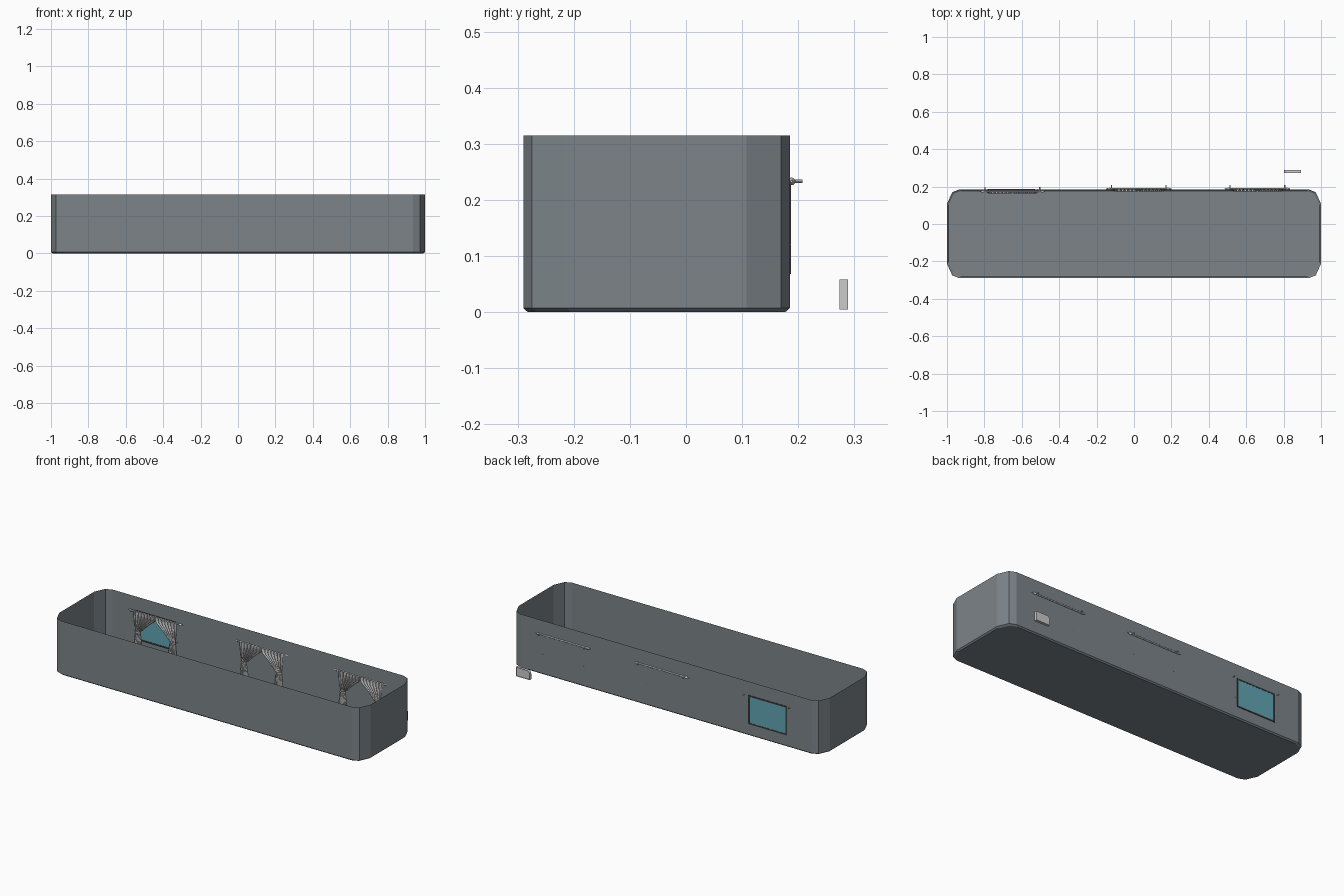
import bpy, bmesh, math
from mathutils import Vector, Matrix

if "Cube" in bpy.data.objects:
    bpy.data.objects.remove(bpy.data.objects["Cube"])


def make(name, bm, smooth=False, mat=None):
    me = bpy.data.meshes.new(name)
    bm.normal_update()
    bm.to_mesh(me)
    bm.free()
    ob = bpy.data.objects.new(name, me)
    bpy.context.collection.objects.link(ob)
    if mat:
        me.materials.append(mat)
    if smooth:
        for p in me.polygons:
            p.use_smooth = True
    return ob


def add_box(bm, x0, x1, y0, y1, z0, z1):
    m = Matrix.Translation(((x0 + x1) / 2, (y0 + y1) / 2, (z0 + z1) / 2))
    m = m @ Matrix.Diagonal((x1 - x0, y1 - y0, z1 - z0, 1))
    bmesh.ops.create_cube(bm, size=1, matrix=m)


def add_rod(bm, a, b, r, seg=12, r2=None):
    a, b = Vector(a), Vector(b)
    d = b - a
    m = Matrix.Translation((a + b) / 2) @ d.to_track_quat('Z', 'Y').to_matrix().to_4x4()
    bmesh.ops.create_cone(bm, cap_ends=True, segments=seg, radius1=r,
                          radius2=r if r2 is None else r2, depth=d.length, matrix=m)


def mat(name, c):
    m = bpy.data.materials.new(name)
    m.diffuse_color = c
    m.use_nodes = True
    m.node_tree.nodes["Principled BSDF"].inputs["Base Color"].default_value = m.diffuse_color
    return m


shell_mat = mat("slate", (0.20, 0.23, 0.25, 1))
glass_mat = mat("glass_blue", (0.12, 0.38, 0.46, 1))
frame_mat = mat("dark_frame", (0.05, 0.05, 0.05, 1))

# Open tub shell: chamfered-corner outline, small bevel at the floor
YC = -0.0525
corner = [(1.0, 0.16), (0.972, 0.222), (0.935, 0.2375)]
quads = [(1, 1, 1), (-1, 1, -1), (-1, -1, 1), (1, -1, -1)]
bm = bmesh.new()
rings = []
for z, inset in ((0, 0.008), (0.007, 0), (0.315, 0)):
    ring = []
    for sx, sy, d in quads:
        for x, y in corner[::d]:
            ring.append(bm.verts.new((sx * (x - inset), YC + sy * (y - inset), z)))
    rings.append(ring)
bm.faces.new(rings[0][::-1])
n = len(rings[0])
for lo, hi in zip(rings, rings[1:]):
    for i in range(n):
        j = (i + 1) % n
        bm.faces.new((lo[i], lo[j], hi[j], hi[i]))
make("tub_shell", bm, mat=shell_mat)

# Window pane and frame set in the back wall
wx0, wx1, wz0, wz1, t = -0.78, -0.53, 0.068, 0.236, 0.008
bm = bmesh.new()
add_box(bm, wx0 + t, wx1 - t, 0.181, 0.1862, wz0 + t, wz1 - t)
make("window_glass", bm, mat=glass_mat)
bm = bmesh.new()
for x in (wx0, wx1 - t):
    add_box(bm, x, x + t, 0.179, 0.1875, wz0, wz1)
for z in (wz0, wz1 - t):
    add_box(bm, wx0 + t, wx1 - t, 0.179, 0.1875, z, z + t)
make("window_frame", bm, mat=frame_mat)

# Curtain panel rows: height, offset of outer edge, width
ROWS = [(0.238, 0, 0.14), (0.222, 0, 0.14), (0.208, 0.001, 0.133), (0.19, 0.003, 0.108),
        (0.165, 0.006, 0.078), (0.14, 0.010, 0.050), (0.12, 0.012, 0.030),
        (0.10, 0.009, 0.038), (0.07, 0.006, 0.046), (0.04, 0.004, 0.050)]


def curtain_set(label, cx, cy, rod_y, bracket_y):
    half, cols, pleats = 0.14, 56, 7
    for side, s in (("left", -1), ("right", 1)):
        # Pleated panel gathered at the tie
        bm = bmesh.new()
        grid = []
        for z, off, w in ROWS:
            amp = 0.0055 if w > 0.035 else 0.004
            row = []
            for i in range(cols + 1):
                u = i / cols
                x = half - off - w * u
                y = cy + amp * math.sin(2 * math.pi * pleats * u)
                row.append(bm.verts.new((cx + s * x, y, z)))
            grid.append(row)
        for a, b in zip(grid, grid[1:]):
            for i in range(cols):
                f = (a[i], a[i + 1], b[i + 1], b[i])
                bm.faces.new(f if s < 0 else f[::-1])
        make(f"{label}_curtain_{side}", bm, True)
        # Tie band and its wall hook
        bm = bmesh.new()
        tx = cx + s * (half - 0.027)
        ring = []
        for z in (0.116, 0.124):
            ring.append([bm.verts.new((tx + 0.018 * math.cos(k * math.pi / 8),
                                       cy + 0.006 * math.sin(k * math.pi / 8), z))
                         for k in range(16)])
        for k in range(16):
            j = (k + 1) % 16
            bm.faces.new((ring[0][k], ring[0][j], ring[1][j], ring[1][k]))
        add_rod(bm, (cx + s * (half - 0.008), cy, 0.12),
                (cx + s * (half - 0.008), max(0.186, cy + 0.008), 0.12), 0.0015, 8)
        make(f"{label}_tie_{side}", bm)
    # Rod with tapered finials and wall brackets
    bm = bmesh.new()
    add_rod(bm, (cx - 0.155, rod_y, 0.233), (cx + 0.155, rod_y, 0.233), 0.004)
    for s in (-1, 1):
        add_rod(bm, (cx + s * 0.155, rod_y, 0.233), (cx + s * 0.175, rod_y, 0.233), 0.007, 12, 0.002)
        add_rod(bm, (cx + s * 0.146, rod_y - 0.004, 0.233), (cx + s * 0.146, bracket_y, 0.233), 0.003, 8)
    make(f"{label}_curtain_rod", bm)


curtain_set("window", -0.65, 0.168, 0.174, 0.199)
curtain_set("middle", 0.025, 0.179, 0.188, 0.208)
curtain_set("end", 0.66, 0.179, 0.188, 0.208)

# Small rounded box standing behind the tub, recessed on its broad faces
bm = bmesh.new()
prof = [(0.892, 0.005), (0.892, 0.058), (0.825, 0.058)]
prof += [(0.825 - 0.022 * math.sin(a), 0.036 + 0.022 * math.cos(a))
         for a in (math.pi / 8 * k for k in range(1, 5))]
prof += [(0.803, 0.005)]
front = bm.faces.new([bm.verts.new((x, 0.274, z)) for x, z in prof])
ext = bmesh.ops.extrude_face_region(bm, geom=[front], use_keep_orig=True)
bmesh.ops.translate(bm, vec=(0, 0.015, 0),
                    verts=[v for v in ext["geom"] if isinstance(v, bmesh.types.BMVert)])
bmesh.ops.recalc_face_normals(bm, faces=bm.faces[:])
caps = [f for f in bm.faces if len(f.verts) > 4]
bmesh.ops.inset_individual(bm, faces=caps, thickness=0.004, depth=-0.002)
make("small_box", bm)
